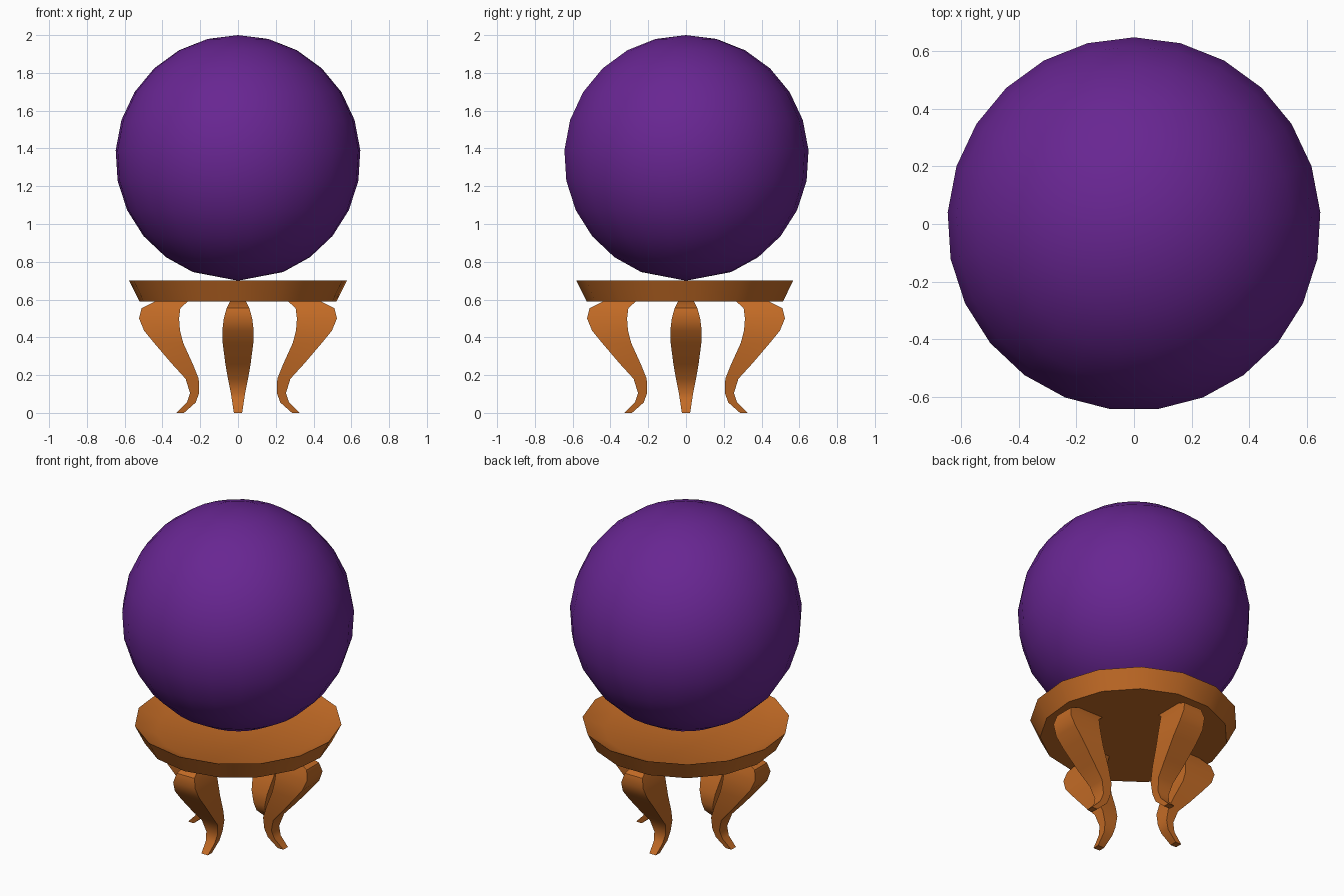
import bpy
import math

if "Cube" in bpy.data.objects:
    bpy.data.objects.remove(bpy.data.objects["Cube"], do_unlink=True)


def make_material(name, color):
    mat = bpy.data.materials.new(name)
    mat.use_nodes = True
    mat.diffuse_color = (*color, 1)
    mat.node_tree.nodes["Principled BSDF"].inputs["Base Color"].default_value = (*color, 1)
    return mat


def make_object(name, verts, faces, mat, angle):
    mesh = bpy.data.meshes.new(name)
    mesh.from_pydata(verts, [], faces)
    mesh.materials.append(mat)
    obj = bpy.data.objects.new(name, mesh)
    bpy.context.collection.objects.link(obj)
    bpy.ops.object.select_all(action="DESELECT")
    obj.select_set(True)
    bpy.context.view_layer.objects.active = obj
    bpy.ops.object.shade_smooth_by_angle(angle=math.radians(angle))
    return obj


def lathe(name, profile, sides, start, mat, angle):
    """Turn a (radius, z) profile, listed top to bottom, whose ends lie on the axis."""
    rings = profile[1:-1]
    verts = [(0, 0, profile[0][1])]
    for r, z in rings:
        for k in range(sides):
            a = start + math.tau * k / sides
            verts.append((r * math.cos(a), r * math.sin(a), z))
    verts.append((0, 0, profile[-1][1]))
    last = len(verts) - 1
    faces = []
    for k in range(sides):
        n = (k + 1) % sides
        faces.append((0, 1 + k, 1 + n))
        for i in range(len(rings) - 1):
            a, b = 1 + i * sides, 1 + (i + 1) * sides
            faces.append((a + k, b + k, b + n, a + n))
        b = 1 + (len(rings) - 1) * sides
        faces.append((last, b + n, b + k))
    return make_object(name, verts, faces, mat, angle)


def make_leg(name, rows, turn, mat):
    """Rectangular sections (z, outer, inner, half width) joined into a curved leg."""
    c, s = math.cos(turn), math.sin(turn)
    verts = []
    for z, outer, inner, w in rows:
        for x, y in ((outer, -w), (outer, w), (inner, w), (inner, -w)):
            verts.append((x * c - y * s, x * s + y * c, z))
    faces = [(0, 1, 2, 3)]
    for i in range(len(rows) - 1):
        a, b = i * 4, i * 4 + 4
        for k in range(4):
            n = (k + 1) % 4
            faces.append((a + k, b + k, b + n, a + n))
    end = len(verts) - 4
    faces.append((end + 3, end + 2, end + 1, end))
    return make_object(name, verts, faces, mat, 40)


purple = make_material("deep purple", (0.138, 0.019, 0.287))
wood = make_material("warm wood", (0.545, 0.147, 0.019))

# Ball: even rings from the top, closing to a shallow point underneath
radius, center, segments = 0.65, 1.35, 25
steps = [math.tau * i / segments for i in range(12)] + [math.pi]
ball = [(radius * math.sin(t), center + radius * math.cos(t)) for t in steps]
lathe("ball", ball, segments, math.pi / 2, purple, 60)

# Dish: recessed floor, sloping rim and flat underside
dish = [(0, 0.645), (0.46, 0.645), (0.58, 0.70), (0.525, 0.59), (0, 0.59)]
lathe("dish", dish, 15, -math.pi / 2, wood, 30)

# Four curved legs
leg_rows = [
    (0.59, 0.44, 0.265, 0.042),
    (0.555, 0.51, 0.305, 0.06),
    (0.50, 0.524, 0.312, 0.075),
    (0.435, 0.497, 0.307, 0.083),
    (0.37, 0.444, 0.29, 0.081),
    (0.26, 0.35, 0.24, 0.067),
    (0.18, 0.277, 0.208, 0.053),
    (0.105, 0.254, 0.206, 0.038),
    (0.055, 0.27, 0.224, 0.03),
    (0.0, 0.325, 0.286, 0.022),
]
for i, side in enumerate(("left", "back", "right", "front")):
    make_leg(side + "_leg", leg_rows, i * math.pi / 2, wood)
